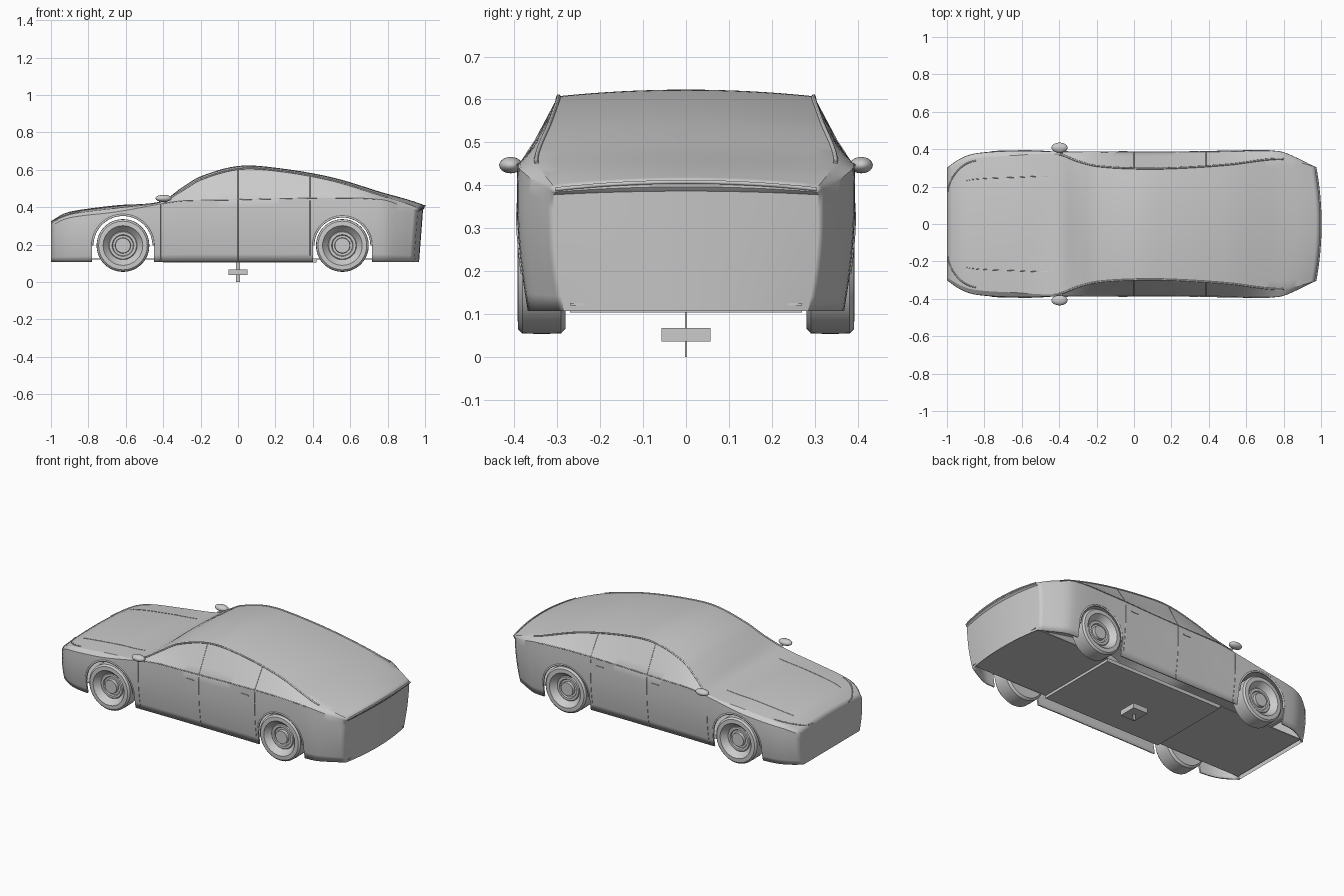
import bpy, bmesh, math
from mathutils import Vector, Matrix

if "Cube" in bpy.data.objects:
    bpy.data.objects.remove(bpy.data.objects["Cube"])

BOTTOM = 0.107
# x, roof centre z, roof edge z, roof edge y, belt z, belt y
ST = [(-1.0, .325, .313, .285, .30, .30), (-.93, .366, .35, .328, .335, .348),
      (-.85, .385, .37, .352, .352, .376), (-.65, .41, .395, .366, .375, .39),
      (-.41, .432, .428, .374, .418, .387), (-.3, .505, .488, .336, .434, .386),
      (-.2, .565, .548, .311, .437, .385), (0, .62, .604, .298, .44, .385),
      (.2, .611, .597, .299, .445, .385), (.5, .56, .544, .318, .45, .388),
      (.77, .479, .461, .349, .44, .389), (.88, .444, .427, .331, .408, .352),
      (.97, .41, .393, .304, .378, .308)]


def params(x):
    """Smooth interpolation of the body stations."""
    x = min(max(x, ST[0][0]), ST[-1][0])
    i = max(k for k in range(len(ST) - 1) if ST[k][0] <= x)
    a, b = ST[i], ST[i + 1]
    p, q = ST[max(i - 1, 0)], ST[min(i + 2, len(ST) - 1)]
    h = b[0] - a[0]
    t = (x - a[0]) / h
    out = []
    for k in range(1, 6):
        m0 = (b[k] - p[k]) / (b[0] - p[0]) * h
        m1 = (q[k] - a[k]) / (q[0] - a[0]) * h
        out.append((2*t**3 - 3*t*t + 1) * a[k] + (t**3 - 2*t*t + t) * m0
                   + (3*t*t - 2*t**3) * b[k] + (t**3 - t*t) * m1)
    return out


def surf(x, u):
    """Body point: |u| 0-1 roof or bonnet, 1-2 window band, 2-3 lower side."""
    side, u = (1 if u >= 0 else -1), abs(u)
    zc, ze, ye, zb, yb = params(x)
    if u <= 1:
        y, z = ye * u, zc - (zc - ze) * u * u
    elif u <= 2:
        t = u - 1
        y, z = ye + (yb - ye) * t, ze + (zb - ze) * t
    else:
        t = u - 2
        y = yb + .004 * math.sin(math.pi * t) - .024 * t * t
        z = zb + (BOTTOM - zb) * t
    w = min(max((x - .75) / .22, 0), 1)
    w = w * w * (3 - 2 * w)
    sx = x + w * (.028 * (1 - min(u, 1) ** 2) - .03 * max(u - 1.6, 0) / 1.4)
    return Vector((sx, side * y, z))


def grid_object(name, rows, smooth=35):
    bm = bmesh.new()
    vs = [[bm.verts.new(p) for p in r] for r in rows]
    for r, s in zip(vs, vs[1:]):
        for j in range(len(r) - 1):
            bm.faces.new((r[j], s[j], s[j + 1], r[j + 1]))
    bmesh.ops.remove_doubles(bm, verts=bm.verts, dist=1e-5)
    return finish(name, bm, smooth)


def finish(name, bm, smooth=35):
    bmesh.ops.recalc_face_normals(bm, faces=bm.faces)
    me = bpy.data.meshes.new(name)
    bm.to_mesh(me)
    bm.free()
    ob = bpy.data.objects.new(name, me)
    bpy.context.collection.objects.link(ob)
    if smooth:
        bpy.ops.object.select_all(action='DESELECT')
        ob.select_set(True)
        bpy.context.view_layer.objects.active = ob
        bpy.ops.object.shade_smooth_by_angle(angle=math.radians(smooth))
    return ob


def box(name, lo, hi):
    bm = bmesh.new()
    lo, hi = Vector(lo), Vector(hi)
    d = hi - lo
    bmesh.ops.create_cube(bm, size=1, matrix=Matrix.Translation((lo + hi) / 2) @ Matrix.Diagonal((*d, 1)))
    return finish(name, bm, 0)


def tube(name, pts, r):
    cu = bpy.data.curves.new(name, 'CURVE')
    cu.dimensions = '3D'
    cu.bevel_depth, cu.bevel_resolution, cu.use_fill_caps = r, 1, True
    sp = cu.splines.new('POLY')
    sp.points.add(len(pts) - 1)
    for p, c in zip(sp.points, pts):
        p.co = (*c, 1)
    ob = bpy.data.objects.new(name, cu)
    bpy.context.collection.objects.link(ob)
    return ob


def span(a, b, n):
    return [a + (b - a) * i / n for i in range(n + 1)]


# body shell
us = span(-3, -2, 8) + span(-2, -1, 4)[1:] + span(-1, 1, 16)[1:] + span(1, 2, 4)[1:] + span(2, 3, 8)[1:]
body = grid_object("body_shell", [[surf(x, u) for u in us] for x in span(-1, .97, 80)], 28)
if sum(f.normal.z for f in body.data.polygons) < 0:
    body.data.flip_normals()
m = body.modifiers.new("thickness", 'SOLIDIFY')
m.thickness, m.offset = .01, -1

# wheel arch cut-outs
WHEELS = [("front", -.615, .166), ("rear", .558, .158)]
cutters = []
for nm, cx, r in WHEELS:
    prof = [(cx + r, .0)] + [(cx + r * math.cos(a), .195 + r * math.sin(a))
                             for a in span(0, math.pi, 32)] + [(cx - r, .0)]
    bm = bmesh.new()
    f = bm.faces.new([bm.verts.new((x, -.6, z)) for x, z in prof])
    ex = bmesh.ops.extrude_face_region(bm, geom=[f])
    bmesh.ops.translate(bm, vec=(0, 1.2, 0), verts=[v for v in ex["geom"] if isinstance(v, bmesh.types.BMVert)])
    c = finish(nm + "_arch_cutter", bm, 0)
    c.hide_render = True
    cutters.append(c)
    m = body.modifiers.new("arch", 'BOOLEAN')
    m.object, m.operation, m.solver = c, 'DIFFERENCE', 'EXACT'
bpy.context.view_layer.objects.active = body
for m in list(body.modifiers):
    bpy.ops.object.modifier_apply(modifier=m.name)
for c in cutters:
    bpy.data.objects.remove(c)

# nose and tail panels
for name, x, bulge in (("nose_panel", -1.0, 0), ("tail_panel", .97, .028)):
    zc, ze = params(x)[:2]
    rows = []
    for u in span(1, 3, 14):
        e = surf(x, u)
        k = 1 - (u - 1) / 2
        rows.append([Vector((e.x + bulge * (1 - f * f), e.y * f, e.z + (zc - ze) * (1 - f * f) * k))
                     for f in span(-1, 1, 16)])
    grid_object(name, rows)
tube("tail_lip", [surf(.97, u) + Vector((0, 0, -.002)) for u in span(-1, 1, 16)], .005)

# floor: lower centre tray, higher front and rear pans
box("centre_floor", (-.40, -.27, .104), (.42, .27, .126))
box("front_floor", (-.985, -.27, .120), (-.40, .27, .126))
box("rear_floor", (.42, -.27, .120), (.95, .27, .126))

# display post
box("stand_block", (-.05, -.057, .036), (.05, .057, .068))
box("stand_post", (-.01, -.002, 0), (.01, .002, .105))

# wheels: tyre, rim and hub as one revolved profile
PROFILE = [(.0, -.055), (.10, -.055), (.128, -.056), (.14, -.045), (.141, 0), (.14, .045),
           (.13, .055), (.106, .056), (.100, .048), (.076, .022), (.072, .026),
           (.058, .026), (.054, .018), (.042, .018), (.040, .036), (.0, .036)]
for nm, cx, r in WHEELS:
    for s in (-1, 1):
        side = "right" if s > 0 else "left"
        rows = [[(cx + p * math.cos(a), s * (.336 + d), .195 + p * math.sin(a)) for p, d in PROFILE]
                for a in span(0, 2 * math.pi, 48)]
        grid_object(f"{nm}_{side}_wheel", rows, 30)
        # rolled lip round the arch opening
        lip = []
        for a in span(0, math.pi, 28):
            x, z = cx + (r - .003) * math.cos(a), .195 + (r - .003) * math.sin(a)
            zb = params(x)[3]
            p = surf(x, s * (2 + (zb - z) / (zb - BOTTOM)))
            lip.append((x, p.y - s * .003, z))
        tube(f"{nm}_{side}_arch_lip", lip, .006)

for s in (-1, 1):
    side = "right" if s > 0 else "left"
    # window frame, pillars and door gaps
    tube(side + "_roof_rail", [surf(x, s * 1.0) for x in span(-.4, .8, 50)], .005)
    tube(side + "_belt_trim", [surf(x, s * 2.0) for x in span(-.4, .74, 40)], .0025)
    for x, u0 in ((-.415, 2), (0, 1), (.385, 1)):
        tube(side + "_door_gap", [surf(x, s * u) for u in span(u0, 3 if x < .3 else 2.9, 16)], .002)
    # bonnet seam and headlamp edge
    tube(side + "_bonnet_seam", [surf(x, s * .68) for x in span(-.9, -.46, 16)], .002)
    tube(side + "_headlamp_edge", [surf(-.995 + .15 * t * t, s * (.6 + .36 * math.sin(t * 1.57)))
                                   for t in span(0, 1, 12)], .004)
    # door handles
    for x in (-.06, .32):
        p = surf(x, s * 2.13)
        box(side + "_door_handle", (x - .024, p.y - .004, p.z - .003), (x + .024, p.y + .004, p.z + .003))
    # door mirror
    bm = bmesh.new()
    bmesh.ops.create_uvsphere(bm, u_segments=24, v_segments=14, radius=1,
                              matrix=Matrix.Translation((-.398, s * .408, .447))
                              @ Matrix.Diagonal((.043, .027, .019, 1)))
    finish(side + "_mirror", bm, 60)
    tube(side + "_mirror_arm", [(-.385, s * .365, .425), (-.393, s * .40, .442)], .007)
